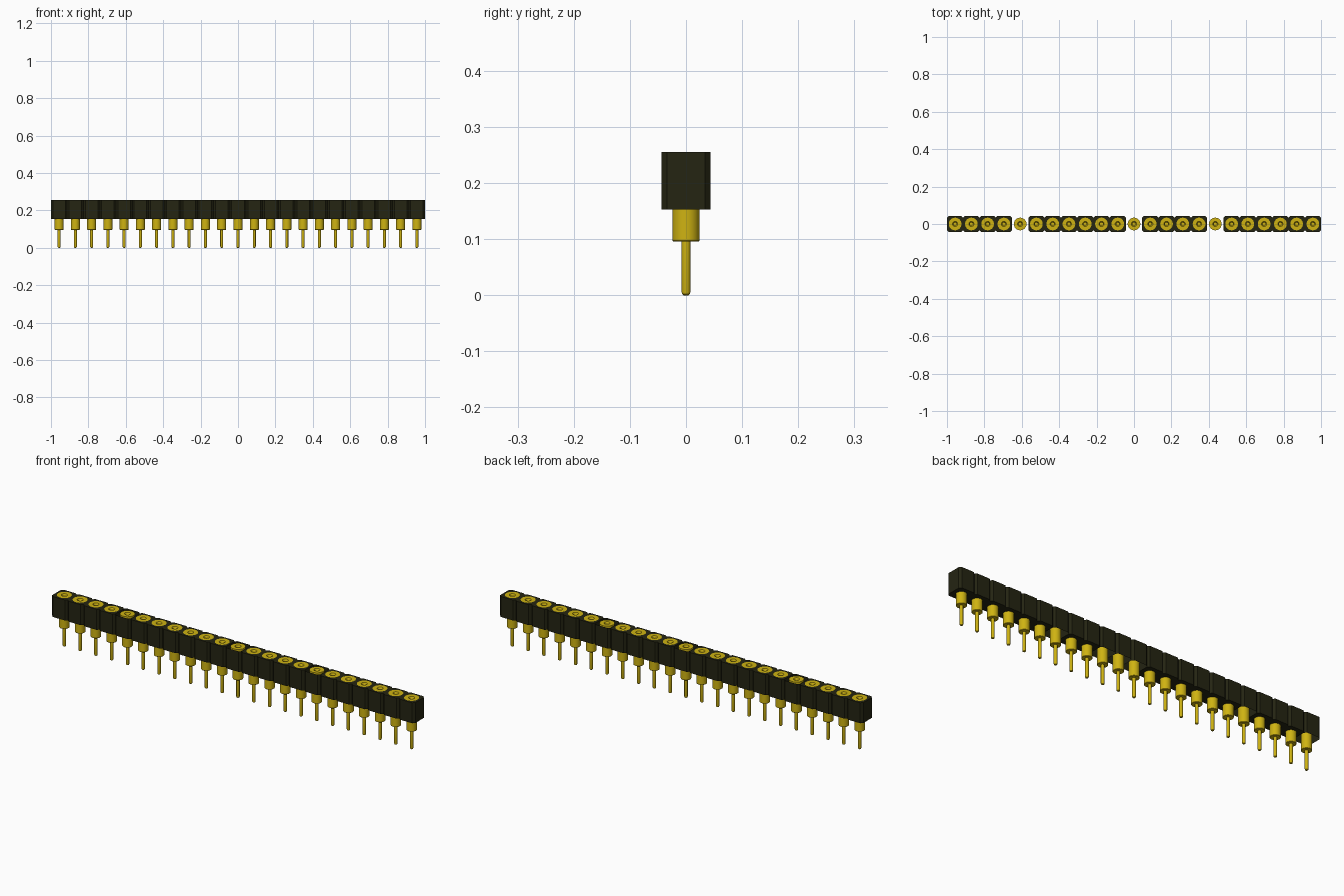
import bpy, bmesh, math

cube = bpy.data.objects.get("Cube")
if cube:
    bpy.data.objects.remove(cube)

COUNT = 23
PITCH = 2.0 / COUNT
HALF = PITCH / 2
CHAMFER = 0.01
Z_BOTTOM, Z_TOP = 0.153, 0.255
FLANGE_R, BARREL_R, SIDES = 0.034, 0.024, 24
OPEN_CELLS = {4, 11, 16}                   # no caps at either end
OPEN_BELOW = OPEN_CELLS | {0, 12, 13}      # no bottom cap


def material(name, rgb):
    mat = bpy.data.materials.new(name)
    mat.use_nodes = True
    mat.diffuse_color = (*rgb, 1)
    bsdf = next(n for n in mat.node_tree.nodes if n.type == 'BSDF_PRINCIPLED')
    bsdf.inputs["Base Color"].default_value = (*rgb, 1)
    return mat


def make_mesh(name, bm, mat):
    mesh = bpy.data.meshes.new(name)
    bm.to_mesh(mesh)
    bm.free()
    mesh.materials.append(mat)
    return mesh


def place(name, mesh, x=0):
    obj = bpy.data.objects.new(name, mesh)
    obj.location.x = x
    bpy.context.collection.objects.link(obj)
    return obj


def ring(bm, points, z):
    return [bm.verts.new((x, y, z)) for x, y in points]


def circle(r):
    steps = [math.tau * i / SIDES for i in range(SIDES)]
    return [(r * math.cos(a), r * math.sin(a)) for a in steps]


def loop_pairs(items):
    return zip(items, items[1:] + items[:1])


def cap(bm, outer, hole_r, z, up):
    """Fill between the outer ring and a round hole."""
    inner = ring(bm, circle(hole_r), z)
    edges = []
    for loop in (outer, inner):
        for a, b in loop_pairs(loop):
            edges.append(bm.edges.get((a, b)) or bm.edges.new((a, b)))
    made = bmesh.ops.triangle_fill(bm, edges=edges, use_beauty=True, normal=(0, 0, up))
    for f in made["geom"]:
        if isinstance(f, bmesh.types.BMFace):
            f.normal_update()
            if f.normal.z * up < 0:
                f.normal_flip()


black = material("black plastic", (0.018, 0.018, 0.006))
gold = material("gold metal", (0.62, 0.45, 0.006))

# Housing: a row of chamfered square cells
h, c = HALF, HALF - CHAMFER
octagon = [(h, -c), (h, c), (c, h), (-c, h), (-h, c), (-h, -c), (-c, -h), (c, -h)]
bm = bmesh.new()
for i in range(COUNT):
    cx = (i - (COUNT - 1) / 2) * PITCH
    before = set(bm.verts)
    low, high = ring(bm, octagon, Z_BOTTOM), ring(bm, octagon, Z_TOP)
    for (a, b), (d, e) in zip(loop_pairs(low), loop_pairs(high)):
        bm.faces.new((a, b, e, d))
    if i not in OPEN_CELLS:
        cap(bm, high, FLANGE_R, Z_TOP, 1)
    if i not in OPEN_BELOW:
        cap(bm, low, BARREL_R, Z_BOTTOM, -1)
    for v in set(bm.verts) - before:
        v.co.x += cx
place("housing", make_mesh("housing", bm, black))

# Pin: turned profile from the rounded tip, over the flange, into the socket
profile = [(0.004, 0.0), (0.0068, 0.002), (0.008, 0.006), (0.008, 0.096),
           (0.0225, 0.096), (BARREL_R, 0.0975), (BARREL_R, 0.215),
           (FLANGE_R, 0.215), (FLANGE_R, Z_TOP), (0.014, Z_TOP),
           (0.008, 0.243), (0.008, 0.17)]
bm = bmesh.new()
rings = [ring(bm, circle(r), z) for r, z in profile]
for low, high in zip(rings, rings[1:]):
    for (a, b), (d, e) in zip(loop_pairs(low), loop_pairs(high)):
        bm.faces.new((a, b, e, d))
bm.faces.new(rings[0][::-1])
bm.faces.new(rings[-1])
pin_mesh = make_mesh("pin", bm, gold)

pins = [place(f"pin_{i + 1:02d}", pin_mesh, (i - (COUNT - 1) / 2) * PITCH)
        for i in range(COUNT)]

# Smooth the turned surfaces, keep the steps sharp
bpy.ops.object.select_all(action='DESELECT')
pins[0].select_set(True)
bpy.context.view_layer.objects.active = pins[0]
bpy.ops.object.shade_smooth_by_angle(angle=math.radians(30))
